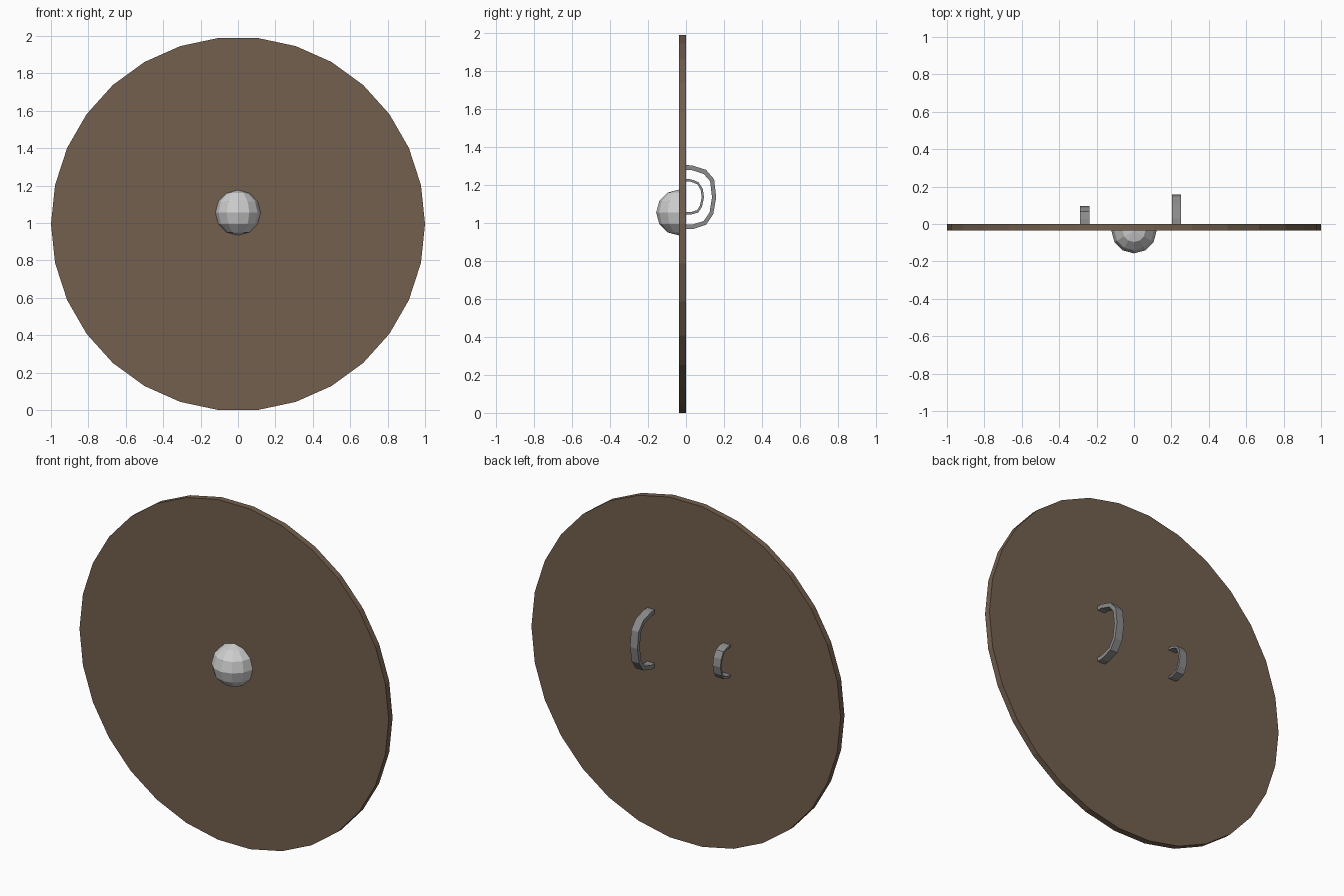
import bpy, bmesh, math
from mathutils import Matrix

if "Cube" in bpy.data.objects:
    bpy.data.objects.remove(bpy.data.objects["Cube"])


def material(name, rgb):
    m = bpy.data.materials.new(name)
    m.diffuse_color = (*rgb, 1)
    m.use_nodes = True
    m.node_tree.nodes["Principled BSDF"].inputs["Base Color"].default_value = m.diffuse_color
    return m


wood = material("brown wood", (0.17, 0.115, 0.075))
bright = material("bright steel", (0.62, 0.62, 0.62))
iron = material("grey iron", (0.26, 0.26, 0.26))

CENTRE_Z = 0.9945
FRONT_Y, BACK_Y = -0.036, 0.0


def finish(name, bm, mat):
    bmesh.ops.recalc_face_normals(bm, faces=bm.faces)
    me = bpy.data.meshes.new(name)
    bm.to_mesh(me)
    bm.free()
    me.materials.append(mat)
    ob = bpy.data.objects.new(name, me)
    bpy.context.collection.objects.link(ob)
    return ob


# Round 30-sided board
bm = bmesh.new()
place = Matrix.Translation((0, (FRONT_Y + BACK_Y) / 2, CENTRE_Z)) @ Matrix.Rotation(math.pi / 2, 4, 'X')
bmesh.ops.create_cone(bm, cap_ends=True, segments=30, radius1=1, radius2=1,
                      depth=BACK_Y - FRONT_Y, matrix=place)
# the first vertex must lie on the x axis
if not any(abs(v.co.x - 1) < 1e-4 for v in bm.verts):
    bmesh.ops.rotate(bm, verts=bm.verts, cent=(0, 0, CENTRE_Z),
                     matrix=Matrix.Rotation(math.radians(6), 3, 'Y'))
finish("board", bm, wood)

# Half-sphere boss on the front, poles up and down
bm = bmesh.new()
bmesh.ops.create_uvsphere(bm, u_segments=12, v_segments=6, radius=0.121,
                          matrix=Matrix.Translation((0, FRONT_Y, 1.055)))
cut = bmesh.ops.bisect_plane(bm, geom=bm.verts[:] + bm.edges[:] + bm.faces[:],
                             plane_co=(0, FRONT_Y + 0.001, 0), plane_no=(0, 1, 0), clear_outer=True)
bmesh.ops.holes_fill(bm, edges=[e for e in bm.edges if e.is_boundary], sides=0)
finish("boss", bm, bright)


# Curved strap: outer and inner (y, z) profile, extruded across x
def strap(name, x0, x1, outer, inner):
    bm = bmesh.new()
    rows = [[bm.verts.new((x, y, z)) for x, (y, z) in
             ((x0, o), (x1, o), (x1, i), (x0, i))] for o, i in zip(outer, inner)]
    for a, b in zip(rows, rows[1:]):
        for k in range(4):
            n = (k + 1) % 4
            bm.faces.new((a[k], a[n], b[n], b[k]))
    bm.faces.new(rows[0])
    bm.faces.new(rows[-1])
    finish(name, bm, iron)


strap("arm_strap", 0.203, 0.251,
      [(-0.005, 1.305), (0.03, 1.303), (0.105, 1.28), (0.148, 1.23), (0.159, 1.135),
       (0.143, 1.045), (0.105, 0.99), (0.035, 0.967), (-0.005, 0.967)],
      [(-0.005, 1.28), (0.028, 1.279), (0.093, 1.258), (0.127, 1.22), (0.137, 1.135),
       (0.124, 1.055), (0.093, 1.01), (0.032, 0.991), (-0.005, 0.991)])
strap("hand_grip", -0.289, -0.239,
      [(-0.005, 1.231), (0.025, 1.23), (0.066, 1.215), (0.088, 1.18), (0.095, 1.135),
       (0.084, 1.085), (0.064, 1.055), (0.025, 1.044), (-0.005, 1.044)],
      [(-0.005, 1.218), (0.024, 1.217), (0.06, 1.204), (0.077, 1.174), (0.083, 1.135),
       (0.073, 1.091), (0.058, 1.067), (0.024, 1.057), (-0.005, 1.057)])
